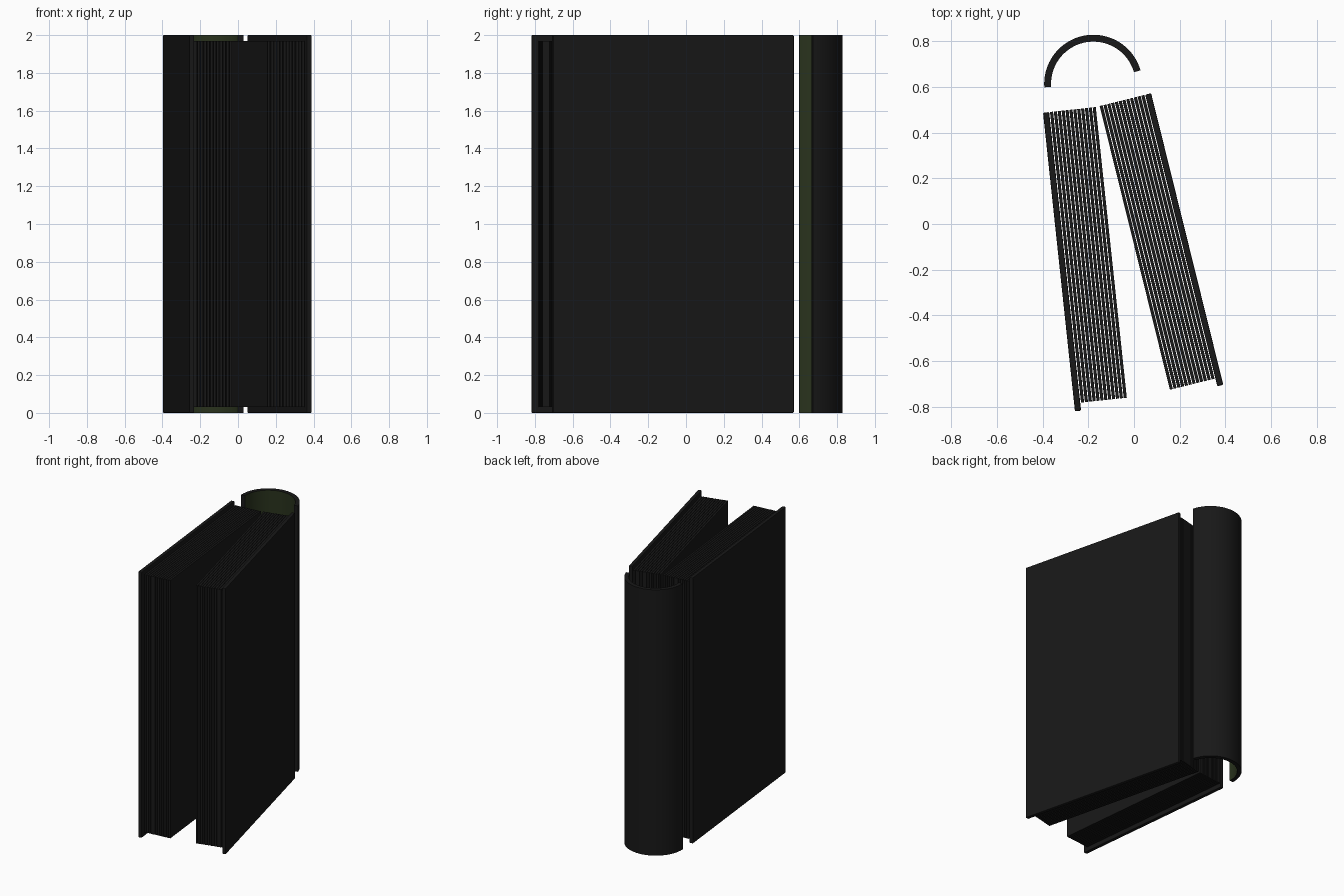
import bpy, bmesh
from math import radians, sin, cos
from mathutils import Matrix, Vector

if "Cube" in bpy.data.objects:
    bpy.data.objects.remove(bpy.data.objects["Cube"])


def material(name, rgb):
    m = bpy.data.materials.new(name)
    m.diffuse_color = (*rgb, 1)
    m.use_nodes = True
    m.node_tree.nodes["Principled BSDF"].inputs["Base Color"].default_value = m.diffuse_color
    return m


BLACK = material("black", (0.009, 0.009, 0.009))
GREEN = material("dark_green", (0.022, 0.032, 0.012))


def add_object(name, bm, mats):
    bmesh.ops.recalc_face_normals(bm, faces=bm.faces)
    mesh = bpy.data.meshes.new(name)
    bm.to_mesh(mesh)
    bm.free()
    for m in mats:
        mesh.materials.append(m)
    ob = bpy.data.objects.new(name, mesh)
    bpy.context.collection.objects.link(ob)
    return ob


def add_box(bm, lo, hi):
    lo, hi = Vector(lo), Vector(hi)
    mat = Matrix.Translation((lo + hi) / 2) @ Matrix.Diagonal((*(hi - lo), 1))
    bmesh.ops.create_cube(bm, size=1, matrix=mat)


# One half of the open book: cover board plus separated sheets
COVER, DEPTH, SHEETS = 0.027, 0.232, 12


def half_book(side, back_corner, angle, direction):
    place = Matrix.Translation((*back_corner, 0)) @ Matrix.Rotation(radians(angle), 4, 'Z')

    def slab(bm, x0, x1, length, z0, z1):
        a, b = sorted((x0 * direction, x1 * direction))
        add_box(bm, (a, -length, z0), (b, 0, z1))

    bm = bmesh.new()
    slab(bm, 0, COVER, 1.314, 0, 2)
    cover = add_object(side + "_cover", bm, [BLACK])
    cover.matrix_world = place
    bevel = cover.modifiers.new("rounded_edges", 'BEVEL')
    bevel.width, bevel.segments = 0.005, 2

    bm = bmesh.new()
    pitch = (DEPTH - COVER) / SHEETS
    for i in range(SHEETS):
        x1 = DEPTH - i * pitch
        slab(bm, x1 - pitch + 0.0035, x1, 1.279, 0.03, 1.97)
    add_object(side + "_pages", bm, [BLACK]).matrix_world = place


half_book("left", (-0.398, 0.487), 6.1, 1)
half_book("right", (0.075, 0.572), 13.9, -1)

# Curved spine strip, green on the inside
CX, CY, R_OUT, R_IN, N = -0.178, 0.613, 0.215, 0.185, 40
bm = bmesh.new()
rows = []
for i in range(N + 1):
    a = radians(16 + (184 - 16) * i / N)
    rows.append([bm.verts.new((CX + r * cos(a), CY + r * sin(a), z))
                 for r, z in ((R_OUT, 0), (R_OUT, 2), (R_IN, 2), (R_IN, 0))])
for p, q in zip(rows, rows[1:]):
    for k in range(4):
        n = (k + 1) % 4
        f = bm.faces.new((p[k], p[n], q[n], q[k]))
        f.material_index = 1 if k == 2 else 0
bm.faces.new(rows[0])
bm.faces.new(rows[-1])
spine = add_object("spine", bm, [BLACK, GREEN])
bpy.context.view_layer.objects.active = spine
spine.select_set(True)
bpy.ops.object.shade_smooth_by_angle()
